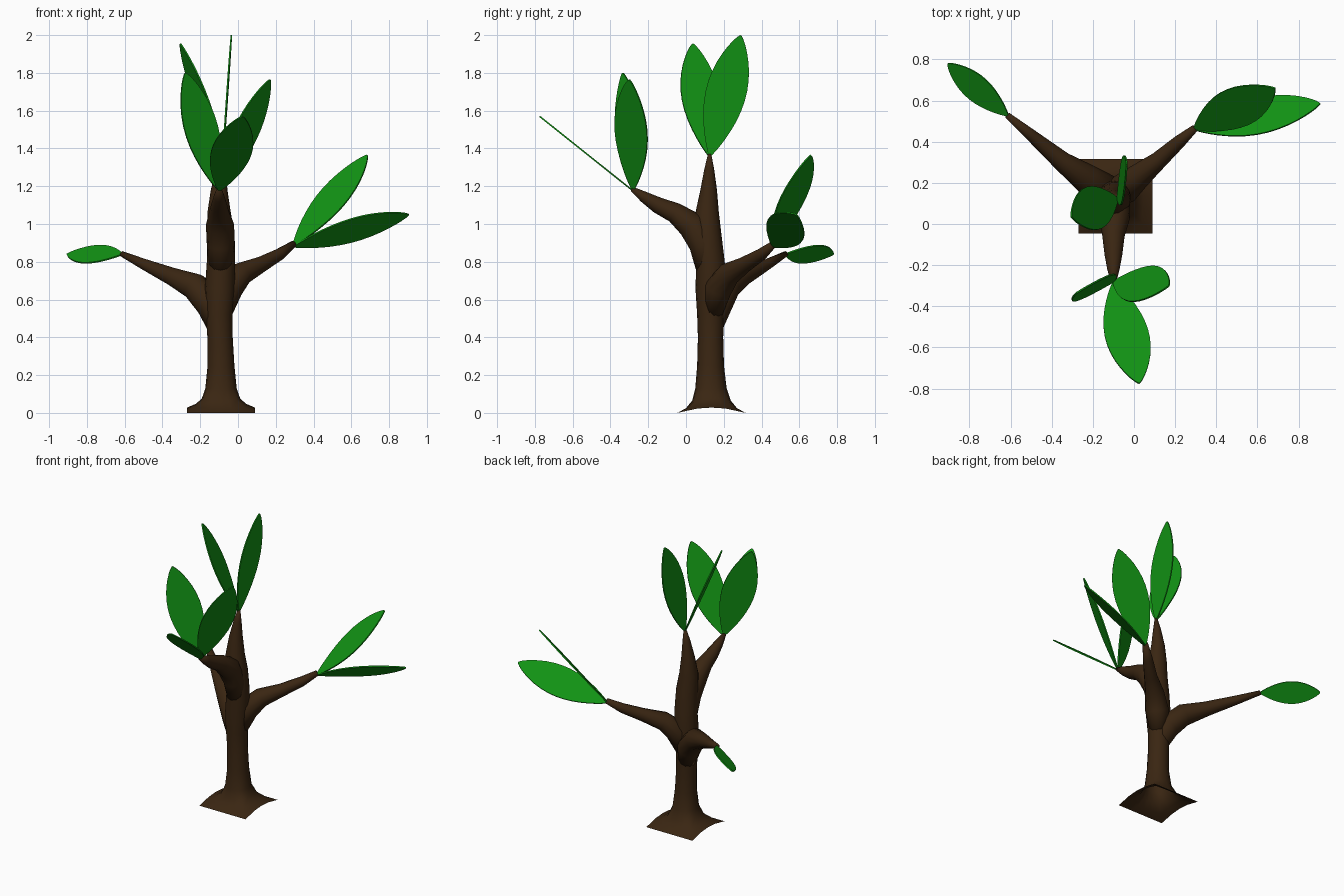
import bpy, bmesh, math
from mathutils import Vector as V

if "Cube" in bpy.data.objects:
    bpy.data.objects.remove(bpy.data.objects["Cube"])


def material(name, rgb):
    m = bpy.data.materials.new(name)
    m.diffuse_color = (*rgb, 1)
    m.use_nodes = True
    m.node_tree.nodes["Principled BSDF"].inputs["Base Color"].default_value = m.diffuse_color
    return m


BARK = material("dark_bark", (0.042, 0.019, 0.006))
GREEN = material("leaf_green", (0.006, 0.29, 0.007))


def finish(name, bm, mat, smooth):
    bmesh.ops.recalc_face_normals(bm, faces=bm.faces[:])
    me = bpy.data.meshes.new(name)
    bm.to_mesh(me)
    bm.free()
    me.materials.append(mat)
    for p in me.polygons:
        p.use_smooth = smooth
    ob = bpy.data.objects.new(name, me)
    bpy.context.collection.objects.link(ob)
    return ob


def bridge(bm, rings):
    for a, b in zip(rings, rings[1:]):
        n = len(a)
        for i in range(n):
            bm.faces.new((a[i], a[(i + 1) % n], b[(i + 1) % n], b[i]))


# Trunk: square arched foot blending into a round tapering stem, open below
def trunk(sections, n=16):
    bm = bmesh.new()
    rings = []
    for x, y, z, r, square, arch in sections:
        ring = []
        for i in range(n):
            a = math.tau * i / n
            c, s = math.cos(a), math.sin(a)
            k = 1 + square * (1 / max(abs(c), abs(s)) - 1)
            ring.append(bm.verts.new((x + r * k * c, y + r * k * s,
                                      z + arch * (1 - (k * s) ** 2))))
        rings.append(ring)
    bridge(bm, rings)
    bm.faces.new(rings[-1])
    finish("trunk", bm, BARK, True)


trunk([
    (-.09, .135, .0, .18, 1, .028),
    (-.09, .135, .025, .135, .8, .022),
    (-.09, .135, .065, .102, .4, .01),
    (-.09, .132, .13, .083, .1, 0),
    (-.09, .13, .25, .071, 0, 0),
    (-.095, .13, .40, .067, 0, 0),
    (-.10, .13, .52, .071, 0, 0),
    (-.095, .13, .66, .08, 0, 0),
    (-.09, .13, .80, .075, 0, 0),
    (-.09, .115, .95, .072, 0, 0),
    (-.10, .112, 1.06, .062, 0, 0),
    (-.10, .12, 1.18, .044, 0, 0),
    (-.09, .123, 1.29, .026, 0, 0),
    (-.08, .125, 1.37, .009, 0, 0),
])


# Branches: tapering tubes, thick where they leave the trunk
def branch(name, pts, n=12):
    bm = bmesh.new()
    rings = []
    for i, (x, y, z, r) in enumerate(pts):
        a, b = pts[max(i - 1, 0)], pts[min(i + 1, len(pts) - 1)]
        t = (V(b[:3]) - V(a[:3])).normalized()
        ref = V((0.3, 0.9, 0)) if abs(t.z) > .999 else V((t.y, -t.x, 0))
        u = (ref - t * ref.dot(t)).normalized()
        w = t.cross(u)
        rings.append([bm.verts.new(V((x, y, z)) + r * (
            u * math.cos(math.tau * k / n) + w * math.sin(math.tau * k / n)))
            for k in range(n)])
    bridge(bm, rings)
    bm.faces.new(rings[0])
    bm.faces.new(rings[-1])
    finish(name, bm, BARK, True)


branch("left_branch", [
    (-.10, .135, .44, .055), (-.14, .165, .57, .080), (-.23, .22, .67, .072),
    (-.35, .305, .722, .048), (-.50, .432, .788, .029), (-.615, .528, .842, .015)])
branch("right_branch", [
    (-.085, .14, .53, .055), (-.05, .17, .66, .077), (.02, .23, .738, .062),
    (.12, .31, .785, .043), (.22, .40, .84, .032), (.295, .465, .895, .018)])
branch("front_branch", [
    (-.092, .12, .74, .060), (-.092, .09, .89, .073), (-.095, .03, .995, .075),
    (-.10, -.06, 1.06, .054), (-.10, -.15, 1.10, .043), (-.10, -.22, 1.142, .030),
    (-.10, -.285, 1.185, .013)])


# Leaves: thin flat blades from a base to a tip, spread along a side direction
def leaf(name, base, tip, side, width, thick=.008, steps=18):
    base, tip = V(base), V(tip)
    axis = tip - base
    d = axis.normalized()
    s = V(side)
    s = (s - d * s.dot(d)).normalized()
    nrm = d.cross(s)

    def half(t):
        return width / 2 * math.sin(math.pi * t ** 1.1) ** .75

    ts = [(1 - math.cos(math.pi * i / steps)) / 2 for i in range(steps + 1)]
    outline = [base + axis * t + s * (half(t) if 0 < t < 1 else 0) for t in ts]
    outline += [base + axis * t - s * half(t) for t in ts[-2:0:-1]]
    bm = bmesh.new()
    rings = [[bm.verts.new(p + nrm * o) for p in outline]
             for o in (-thick / 2, thick / 2)]
    bridge(bm, rings)
    bm.faces.new(rings[0])
    bm.faces.new(rings[1])
    finish(name, bm, GREEN, False)


TOP, FRONT, RIGHT = (-.08, .125, 1.355), (-.10, -.28, 1.175), (.29, .46, .88)
leaf("top_leaf_left", TOP, (-.305, .035, 1.955), (.34, -.94, 0), .215)
leaf("top_leaf_back", TOP, (-.035, .29, 2.0), (0, .96, -.26), .215)
leaf("front_leaf_left", FRONT, (-.28, -.335, 1.80), (.8, .6, .285), .215)
leaf("front_leaf_right", FRONT, (.17, -.30, 1.765), (.54, .8, -.25), .215)
leaf("front_leaf_low", FRONT, (.025, -.775, 1.57), (.97, .15, -.12), .215)
leaf("right_leaf_upper", RIGHT, (.685, .66, 1.365), (-.66, .72, .24), .215)
leaf("right_leaf_lower", RIGHT, (.905, .585, 1.05), (0, .82, -.58), .215)
leaf("left_leaf", (-.61, .525, .84), (-.905, .78, .84), (.516, .598, .6), .155)
